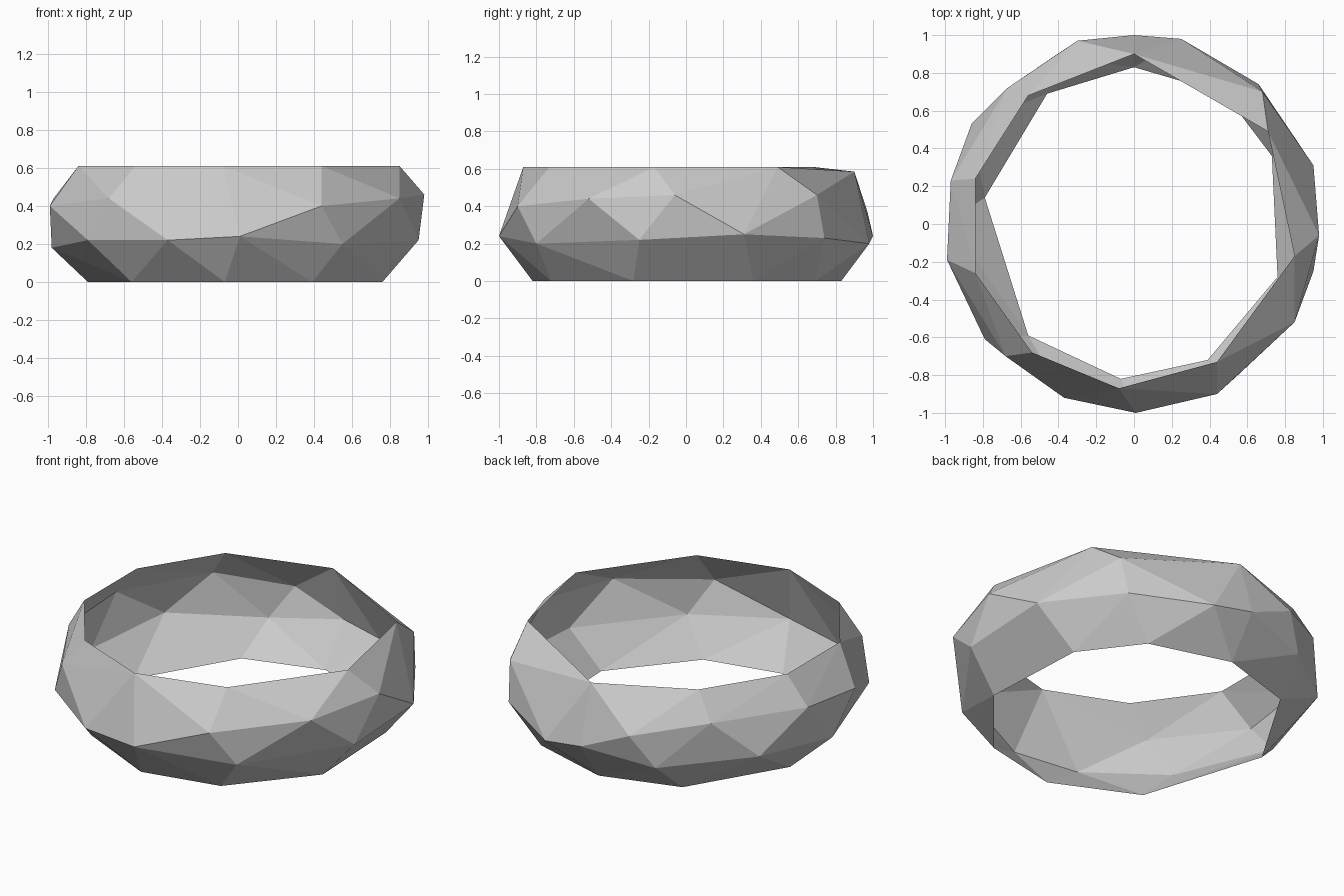
import bpy
import bmesh

cube = bpy.data.objects.get("Cube")
if cube:
    bpy.data.objects.remove(cube, do_unlink=True)

# Lower rim outline, lying on the ground
lower_rim = [(-.07, -.82), (.39, -.72), (.76, -.28), (.73, .36), (.48, .69),
             (0, .83), (-.46, .69), (-.79, .14), (-.56, -.59)]
# Upper rim outline; it dips slightly at the back
upper_rim = [(-.08, -.87), (.44, -.73), (.85, -.17), (.71, .49), (0, .9),
             (-.56, .68), (-.84, .24), (-.84, -.26), (-.54, -.68)]
# Facet corners around the belly of the band, low and high
low_belly = [(.01, -1, .24), (.55, -.8, .2), (.95, -.25, .22), (.95, .31, .25),
             (.66, .74, .23), (.25, .98, .2), (0, 1, .24), (-.42, .89, .18),
             (-.86, .53, .23), (-.98, .01, .18), (-.79, -.61, .22), (-.37, -.92, .22)]
high_belly = [(.44, -.9, .4), (.85, -.52, .44), (.98, -.06, .46), (.68, .7, .46),
              (-.3, .97, .37), (-.67, .72, .45), (-.97, .23, .44),
              (-.99, -.19, .4), (-.68, -.7, .44)]


def rim_height(y):
    return .585 if y > .8 else .61


def make_material(name, colour):
    material = bpy.data.materials.new(name)
    material.use_nodes = True
    material.diffuse_color = colour
    shader = next(n for n in material.node_tree.nodes if n.type == 'BSDF_PRINCIPLED')
    shader.inputs["Base Color"].default_value = colour
    return material


def make_open_band(name, bottom, belly, top, material):
    """Wrap faceted skin around the corners, then open both ends."""
    bm = bmesh.new()
    bottom_verts = {bm.verts.new((x, y, 0)) for x, y in bottom}
    top_verts = {bm.verts.new((x, y, rim_height(y))) for x, y in top}
    for corner in belly:
        bm.verts.new(corner)
    bmesh.ops.convex_hull(bm, input=list(bm.verts))
    caps = [f for f in bm.faces
            if set(f.verts) <= bottom_verts or set(f.verts) <= top_verts]
    bmesh.ops.delete(bm, geom=caps, context='FACES')
    loose = [v for v in bm.verts if not v.link_faces]
    bmesh.ops.delete(bm, geom=loose, context='VERTS')
    bmesh.ops.recalc_face_normals(bm, faces=list(bm.faces))
    mesh = bpy.data.meshes.new(name)
    bm.to_mesh(mesh)
    bm.free()
    mesh.materials.append(material)
    band = bpy.data.objects.new(name, mesh)
    bpy.context.scene.collection.objects.link(band)
    return band


# Thin open band with flat facets
grey = make_material("light_grey", (.6, .6, .6, 1))
make_open_band("faceted_band", lower_rim, low_belly + high_belly, upper_rim, grey)
